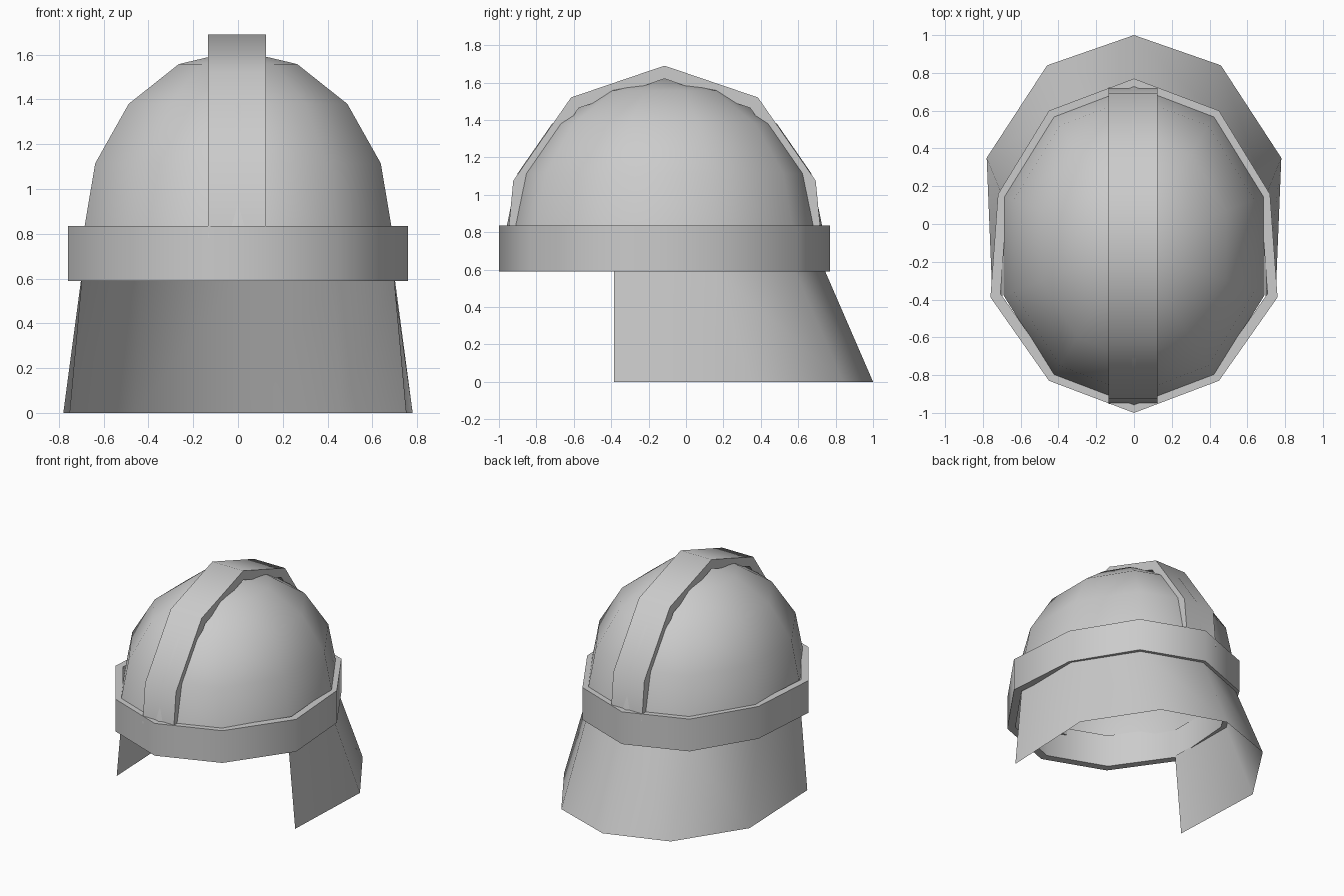
import bpy, bmesh
from math import sin, cos, radians, pi

if "Cube" in bpy.data.objects:
    bpy.data.objects.remove(bpy.data.objects["Cube"])

CY = -0.115  # centre of the shell along y


def make(name, verts, faces):
    me = bpy.data.meshes.new(name)
    me.from_pydata(verts, [], faces)
    bm = bmesh.new()
    bm.from_mesh(me)
    bmesh.ops.recalc_face_normals(bm, faces=bm.faces[:])
    bm.to_mesh(me)
    bm.free()
    ob = bpy.data.objects.new(name, me)
    bpy.context.collection.objects.link(ob)
    bpy.ops.object.select_all(action='DESELECT')
    bpy.context.view_layer.objects.active = ob
    ob.select_set(True)
    bpy.ops.object.shade_smooth_by_angle(angle=radians(50))
    return ob


def loft(name, rings, close_ring=False, close_loop=False, caps=False):
    """Quads between successive rings of equal length."""
    n, m = len(rings[0]), len(rings)
    verts = [p for r in rings for p in r]
    faces = []
    for i in range(m if close_loop else m - 1):
        k = (i + 1) % m
        for j in range(n if close_ring else n - 1):
            l = (j + 1) % n
            faces.append((i * n + j, i * n + l, k * n + l, k * n + j))
    if caps:
        faces += [tuple(range(n)), tuple(range((m - 1) * n, m * n))]
    return make(name, verts, faces)


def mirrored(half):
    """Mirror a half outline that starts on x = 0."""
    return half + [(-x, y) for x, y in reversed(half) if x > 0]


# dome: upper half of a ten-sided sphere
dome_rings = []
for i in range(4):
    e = i * pi / 8
    dome_rings.append([(0.726 * cos(e) * sin(k * pi / 5),
                        CY + 0.85 * cos(e) * cos(k * pi / 5),
                        0.80 + 0.82 * sin(e)) for k in range(10)])
dome_rings.append([(0, CY, 1.62)] * 10)
dome = loft("dome", dome_rings, close_ring=True)
bm = bmesh.new()
bm.from_mesh(dome.data)
bmesh.ops.remove_doubles(bm, verts=bm.verts[:], dist=1e-4)
bmesh.ops.recalc_face_normals(bm, faces=bm.faces[:])
bm.to_mesh(dome.data)
bm.free()

# brow band: thick ten-sided ring
outline = [(0, -1), (0.45, -0.83), (0.76, -0.388), (0.72, 0.158), (0.45, 0.60)]
outline = outline + [(0, 0.77)] + [(-x, y) for x, y in reversed(outline[1:])]
inner = [(x * 0.93, CY + (y - CY) * 0.93) for x, y in outline]
loft("brow_band", [[(x, y, z) for x, y in o] for o, z in
                   ((outline, 0.59), (outline, 0.835), (inner, 0.835), (inner, 0.59))],
     close_ring=True, close_loop=True)


# crest: strip arched over the dome from front to back
def arch(ry, rz):
    pts = [(ry * cos(radians(a)), rz * sin(radians(a))) for a in (162, 126, 90, 54, 18)]
    pts = [(-ry * 0.985, -0.02)] + pts + [(ry * 0.985, -0.02)]
    return [(CY + y, 0.80 + z) for y, z in pts]


X0, X1 = -0.135, 0.125
loft("crest", [[(X0, *o), (X1, *o), (X1, *i), (X0, *i)]
               for o, i in zip(arch(0.85, 0.89), arch(0.78, 0.82))],
     close_ring=True, caps=True)

# neck guard: flared sheet around the sides and back
top = mirrored([(0, 0.74), (0.43, 0.58), (0.70, 0.155), (0.695, -0.385)])
low = mirrored([(0, 1.0), (0.46, 0.84), (0.78, 0.35), (0.75, -0.385)])


def back_order(pts, z):
    # run from the left front edge, round the back, to the right front edge
    return [(x, y, z) for x, y in pts[4:] + pts[:4]]


loft("neck_guard", [back_order(low, 0), back_order(top, 0.6)])
